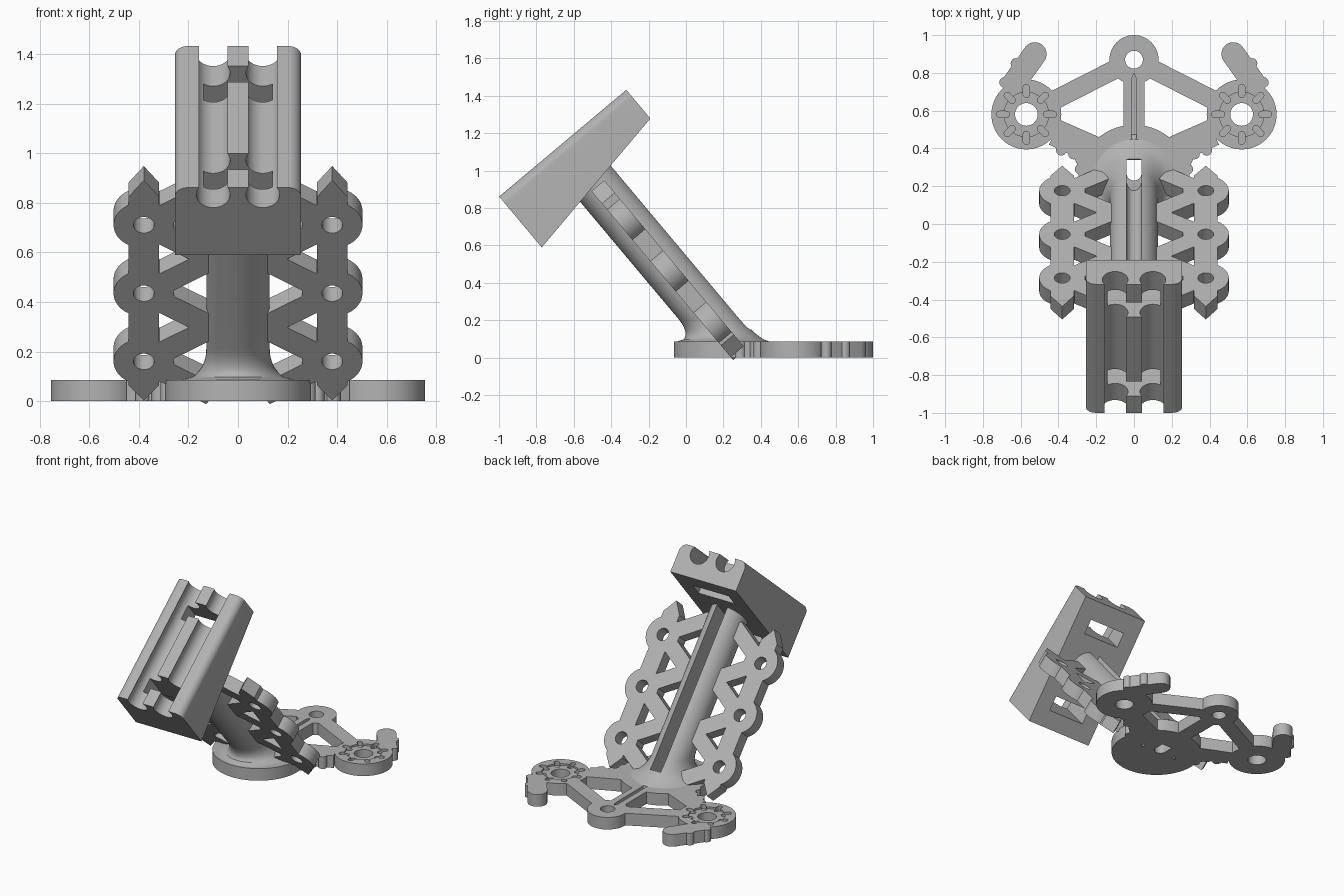
import bpy, bmesh
from math import sin, cos, pi, radians, sqrt
from mathutils import Matrix, Vector

old = bpy.data.objects.get("Cube")
if old:
    bpy.data.objects.remove(old)

grey = bpy.data.materials.new("plain grey")
grey.use_nodes = True
grey.diffuse_color = (0.45, 0.45, 0.45, 1)
grey.node_tree.nodes["Principled BSDF"].inputs["Base Color"].default_value = grey.diffuse_color

TILT = Matrix.Rotation(radians(40), 4, 'X')   # leaning frame of mast, wings and head
THICK = 0.085                                 # base plate thickness
AXIS = 0.23                                   # mast axis in the leaning frame


# ---- helpers ----
def make(name, bm):
    bmesh.ops.recalc_face_normals(bm, faces=bm.faces)
    mesh = bpy.data.meshes.new(name)
    bm.to_mesh(mesh)
    bm.free()
    mesh.materials.append(grey)
    ob = bpy.data.objects.new(name, mesh)
    bpy.context.collection.objects.link(ob)
    return ob


def prism(points, lo, hi, upright=False, name="piece"):
    """Extrude a 2D outline along z, or along y when upright."""
    bm = bmesh.new()
    place = (lambda u, v, w: (u, w, v)) if upright else (lambda u, v, w: (u, v, w))
    ends = [[bm.verts.new(place(u, v, w)) for u, v in points] for w in (lo, hi)]
    n = len(points)
    bm.faces.new(ends[0])
    bm.faces.new(ends[1])
    for i in range(n):
        j = (i + 1) % n
        bm.faces.new((ends[0][i], ends[0][j], ends[1][j], ends[1][i]))
    return make(name, bm)


def arc(x, y, r, start=0, end=360, n=48):
    steps = n if end - start == 360 else n + 1
    angles = [radians(start + (end - start) * i / n) for i in range(steps)]
    return [(x + r * cos(t), y + r * sin(t)) for t in angles]


def bar(p, q, width, rounded=False):
    p, q = Vector(p), Vector(q)
    d = (q - p).normalized() * width / 2
    side = Vector((-d.y, d.x))
    if not rounded:
        return [tuple(v) for v in (p + side, p - side, q - side, q + side)]
    turn = lambda t: d * cos(t) + side * sin(t)
    steps = [pi * (i / 12 - 0.5) for i in range(13)]
    return [tuple(q + turn(t)) for t in steps] + [tuple(p + turn(t + pi)) for t in steps]


def box(x, lo, hi):
    return [(-x, lo), (x, lo), (x, hi), (-x, hi)]


def combine(ob, parts, operation):
    for part in parts:
        mod = ob.modifiers.new("combine", 'BOOLEAN')
        mod.operation, mod.solver, mod.object = operation, 'EXACT', part
        bpy.context.view_layer.objects.active = ob
        bpy.ops.object.modifier_apply(modifier=mod.name)
        bpy.data.objects.remove(part)
    return ob


def finish(ob, tilted=False):
    if tilted:
        ob.data.transform(TILT)
    bpy.ops.object.select_all(action='DESELECT')
    ob.select_set(True)
    bpy.context.view_layer.objects.active = ob
    bpy.ops.object.shade_smooth_by_angle(angle=radians(30))


def foot_hole():
    """Vertical hole at the foot of the mast."""
    return prism(arc(0, 0.27, 0.04, 180, 360, 24) + [(0.04, 0.34), (-0.04, 0.34)], -0.1, 0.3)


# ---- base plate: disc, front lug, two wheels, struts and hooks ----
plate = prism(arc(0, 0.23, 0.295, n=96), 0, THICK, name="base_plate")
lug = (0, 0.87)
shapes = [arc(*lug, 0.13), bar((0, 0.4), lug, 0.11)]
for s in (-1, 1):
    wheel = (s * 0.57, 0.58)
    shapes += [arc(*wheel, 0.185, n=64), bar(lug, wheel, 0.1)]
    shapes.append([(s * x, y) for x, y in ((0.45, 0.42), (0.39, 0.55), (0.185, 0.46),
                                           (0.1, 0.3), (0.27, 0.24), (0.32, 0.36))])
    shapes.append(bar((s * 0.635, 0.745), (s * 0.525, 0.9), 0.125, True))
    for x, y in ((0.625, 0.85), (0.685, 0.75), (0.385, 0.39), (0.32, 0.37), (0.285, 0.29)):
        shapes.append(arc(s * x, y, 0.028, n=16))
combine(plate, [prism(p, 0, THICK) for p in shapes], 'UNION')

cuts = [foot_hole(), prism(arc(*lug, 0.047), -0.1, 0.2)]
cuts.append(prism([(-0.012, 0.45), (0.012, 0.45), (0.012, 0.77), (0, 0.8), (-0.012, 0.77)],
                  THICK - 0.03, 0.2))
for s in (-1, 1):
    x, y = s * 0.57, 0.58
    cuts += [prism(arc(x, y, 0.06), -0.1, 0.2), prism(arc(x, y, 0.118), THICK - 0.012, 0.2)]
    for k in range(8):
        c, d = cos(k * pi / 4), sin(k * pi / 4)
        cuts.append(prism(bar((x + c * 0.107, y + d * 0.107), (x + c * 0.142, y + d * 0.142),
                              0.034, True), THICK - 0.03, 0.2))
combine(plate, cuts, 'DIFFERENCE')
finish(plate)

# ---- leaning mast with a flared foot, lofted from rings ----
N, R = 64, 0.128
rings = []
for k in range(-1, 11):
    t = max(k, 0) / 10
    z = THICK + 0.125 * t if k >= 0 else 0.04
    flare = 1 - sqrt(1 - (1 - t) ** 2)
    cy = (AXIS - z * sin(radians(40))) / cos(radians(40)) - 0.03 * flare
    rx, ry = R + 0.1 * flare, R / cos(radians(40)) + 0.083 * flare
    rings.append([Vector((rx * cos(a), cy + ry * sin(a), z))
                  for a in (2 * pi * i / N for i in range(N))])
rings.append([TILT @ Vector((x, y, 1.07)) for x, y in arc(0, AXIS, R, n=N)])
bm = bmesh.new()
loops = [[bm.verts.new(p) for p in ring] for ring in rings]
for low, high in zip(loops, loops[1:]):
    for i in range(N):
        j = (i + 1) % N
        bm.faces.new((low[i], low[j], high[j], high[i]))
bm.faces.new(loops[0])
bm.faces.new(loops[-1])
mast = make("mast", bm)
slot = prism(arc(0, AXIS, 0.04, 180, 360, 24) + [(0.04, 0.5), (-0.04, 0.5)], -0.105, 1.2)
slot.data.transform(TILT)
combine(mast, [slot, foot_hole()], 'DIFFERENCE')
finish(mast)

# ---- lattice wings ----
BACK, FRONT = AXIS + 0.045, AXIS - 0.045
HOLES = (0.053, 0.412, 0.772)
for s, side in ((1, "left"), (-1, "right")):
    cx, w = s * 0.38, 0.062
    rail = [(cx, -0.152), (cx + w, -0.07), (cx + w, 0.92), (cx, 1.007),
            (cx - w, 0.92), (cx - w, -0.07)]
    wing = prism(rail, FRONT, BACK, True, side + "_wing")
    shapes = []
    for h in HOLES:
        shapes.append(arc(cx, h, 0.122))
        for d in (-0.18, 0.18):
            shapes.append(bar((cx, h), (s * 0.1, h + d), 0.105))
    combine(wing, [prism(p, FRONT, BACK, True) for p in shapes], 'UNION')
    combine(wing, [prism(arc(cx, h, 0.042), 0, 0.5, True) for h in HOLES]
            + [prism(box(0.085, -0.5, 1.5), 0, 0.5, True)], 'DIFFERENCE')
    finish(wing, True)

# ---- wedge head with two round channels and two strap windows ----
W, TOP, START, END, ROUND = 0.255, 1.302, -0.212, 0.676, 0.05
outline = [(-W, 0), (W, 0)] + arc(W - ROUND, TOP - ROUND, ROUND, 0, 90, 10) \
    + arc(ROUND - W, TOP - ROUND, ROUND, 90, 180, 10)
head = prism(outline, START, END, True, "head")
for v in head.data.vertices:
    if v.co.z < 0.5:
        v.co.z = 0.947 + (v.co.y - START) * 0.1745
cuts = [prism(arc(s * 0.1, TOP - 0.037, 0.068), -1, 1, True) for s in (-1, 1)]
cuts += [prism(bar((s * 0.1, TOP - 0.037), (s * 0.1, TOP + 0.1), 0.115), -1, 1, True)
         for s in (-1, 1)]
cuts += [prism(box(0.14, a, a + 0.1), 0.5, 1.5) for a in (-0.097, 0.45)]
combine(head, cuts, 'DIFFERENCE')
finish(head, True)
